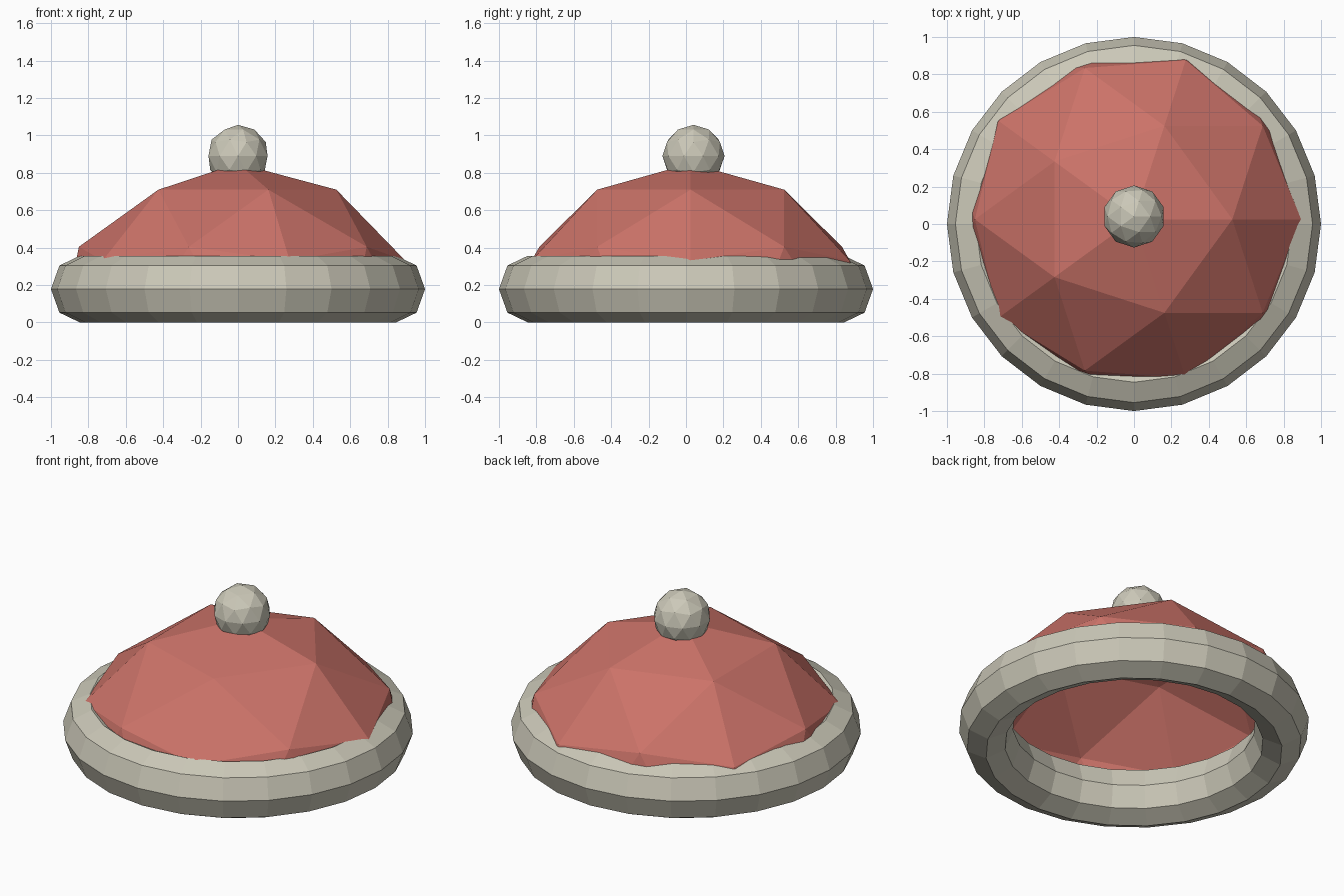
import bpy
import bmesh

cube = bpy.data.objects.get("Cube")
if cube:
    bpy.data.objects.remove(cube, do_unlink=True)


def make_material(name, rgb):
    mat = bpy.data.materials.new(name)
    mat.use_nodes = True
    colour = (*rgb, 1.0)
    mat.diffuse_color = colour
    mat.node_tree.nodes["Principled BSDF"].inputs["Base Color"].default_value = colour
    return mat


def finish(name, mat, scale=(1, 1, 1)):
    """Name the newest object, bake its scale into the mesh and colour it."""
    obj = bpy.context.object
    obj.name = obj.data.name = name
    for v in obj.data.vertices:
        v.co = [c * s for c, s in zip(v.co, scale)]
    obj.data.materials.append(mat)
    return obj


cream = make_material("cream wool", (0.60, 0.58, 0.48))
red = make_material("soft red", (0.60, 0.17, 0.14))

# Rolled brim: faceted ring, slightly taller than wide in section
RIM, HALF_HEIGHT = 0.154, 0.178
bpy.ops.mesh.primitive_torus_add(major_segments=24, minor_segments=8,
                                 major_radius=1 - RIM, minor_radius=RIM,
                                 location=(0, 0, HALF_HEIGHT))
finish("brim", cream, (1, 1, HALF_HEIGHT / RIM))

# Crown: low-poly dome, open underneath, its edge hidden inside the brim
CROWN_Z = -0.09
bpy.ops.mesh.primitive_ico_sphere_add(subdivisions=2, radius=1,
                                      location=(0, 0.025, CROWN_Z))
crown = finish("crown", red, (1, 1, 0.94))
bm = bmesh.new()
bm.from_mesh(crown.data)
bmesh.ops.bisect_plane(bm, geom=bm.verts[:] + bm.edges[:] + bm.faces[:],
                       plane_co=(0, 0, HALF_HEIGHT - CROWN_Z),
                       plane_no=(0, 0, 1), clear_inner=True)
bm.to_mesh(crown.data)
bm.free()

# Pompom on top
bpy.ops.mesh.primitive_ico_sphere_add(subdivisions=2, radius=0.166,
                                      location=(0, 0.04, 0.89))
finish("pompom", cream)
